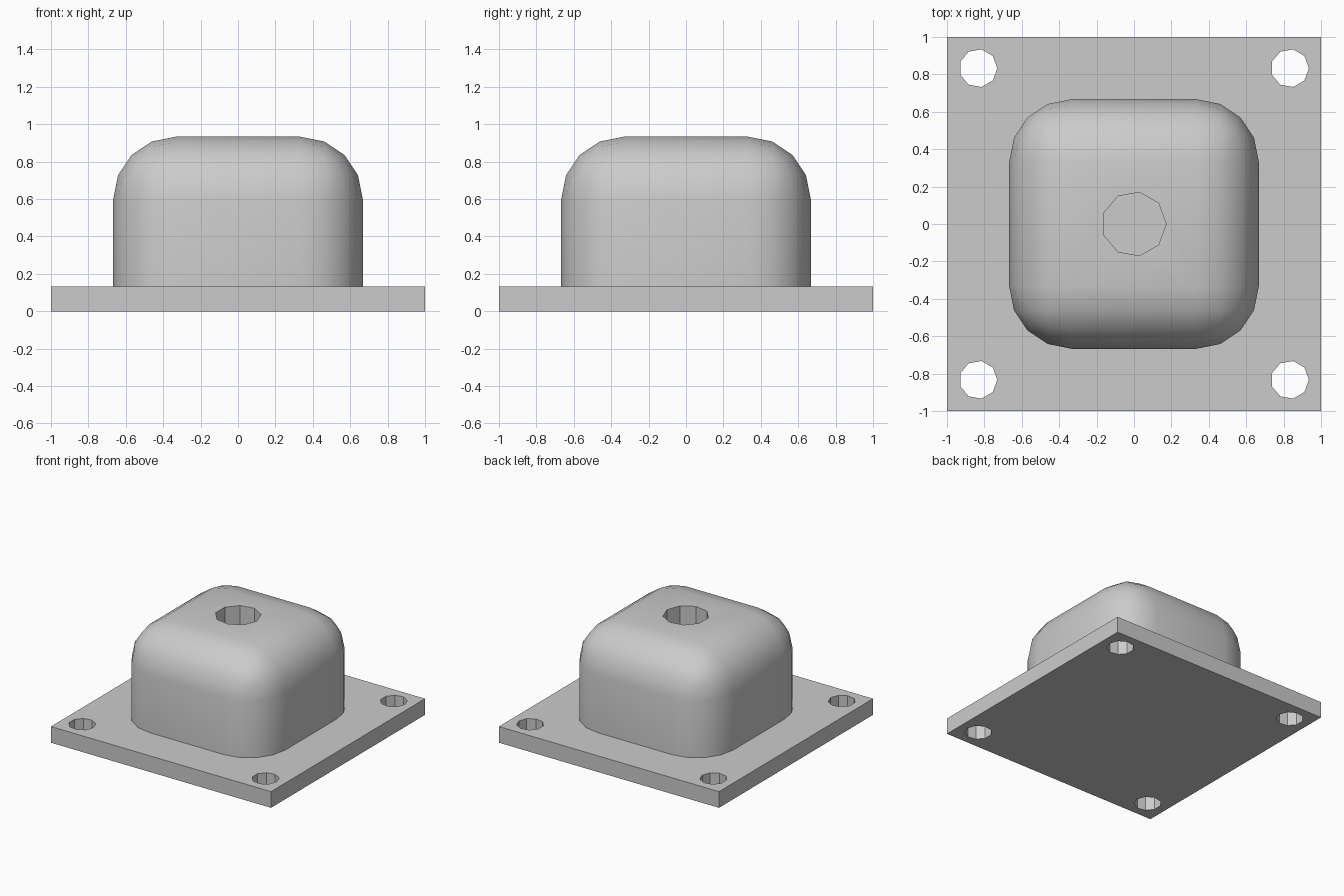
import bpy, bmesh, math

if "Cube" in bpy.data.objects:
    bpy.data.objects.remove(bpy.data.objects["Cube"], do_unlink=True)

PLATE_H = 0.133
TOP = 0.933
DOME = 0.667       # half width of the housing
ROUND = 0.333      # radius of its rounded edges

grey = bpy.data.materials.new("plain grey")
grey.use_nodes = True
colour = (0.6, 0.6, 0.6, 1)
grey.diffuse_color = colour
grey.node_tree.nodes["Principled BSDF"].inputs["Base Color"].default_value = colour


def box(name, half, z0, z1, radius=0):
    """Box standing on z0; with a radius, all edges but the bottom ones are rounded."""
    bm = bmesh.new()
    bmesh.ops.create_cube(bm, size=1)
    for v in bm.verts:
        v.co = (v.co.x * 2 * half, v.co.y * 2 * half, z1 if v.co.z > 0 else z0)
    if radius:
        edges = [e for e in bm.edges if any(v.co.z > z0 + 0.01 for v in e.verts)]
        bmesh.ops.bevel(bm, geom=edges, offset=radius, segments=4,
                        profile=0.5, affect='EDGES')
    mesh = bpy.data.meshes.new(name)
    bm.to_mesh(mesh)
    bm.free()
    mesh.materials.append(grey)
    obj = bpy.data.objects.new(name, mesh)
    bpy.context.collection.objects.link(obj)
    return obj


def drill(obj, x, y, radius):
    """Cut a nine-sided vertical hole right through an object."""
    bpy.ops.mesh.primitive_cylinder_add(vertices=9, radius=radius, depth=4,
                                        location=(x, y, 0),
                                        rotation=(0, 0, -math.pi / 2))
    cutter = bpy.context.object
    cutter.hide_render = True
    cutter.data.materials.append(grey)
    mod = obj.modifiers.new("hole", 'BOOLEAN')
    mod.operation = 'DIFFERENCE'
    mod.solver = 'EXACT'
    mod.object = cutter
    bpy.context.view_layer.objects.active = obj
    bpy.ops.object.modifier_apply(modifier=mod.name)
    bpy.data.objects.remove(cutter, do_unlink=True)


# Square base plate with a screw hole in each corner
plate = box("base_plate", 1, 0, PLATE_H)
for sx in (-1, 1):
    for sy in (-1, 1):
        drill(plate, sx * 0.833, sy * 0.833, 0.102)

# Rounded housing with a central hole down to the plate
housing = box("rounded_housing", DOME, PLATE_H, TOP, ROUND)
drill(housing, 0, 0, 0.172)

# Smooth the rounded edges, keep the hole rims and facets crisp
bpy.ops.object.select_all(action='DESELECT')
housing.select_set(True)
bpy.context.view_layer.objects.active = housing
bpy.ops.object.shade_smooth_by_angle(angle=math.radians(32))
